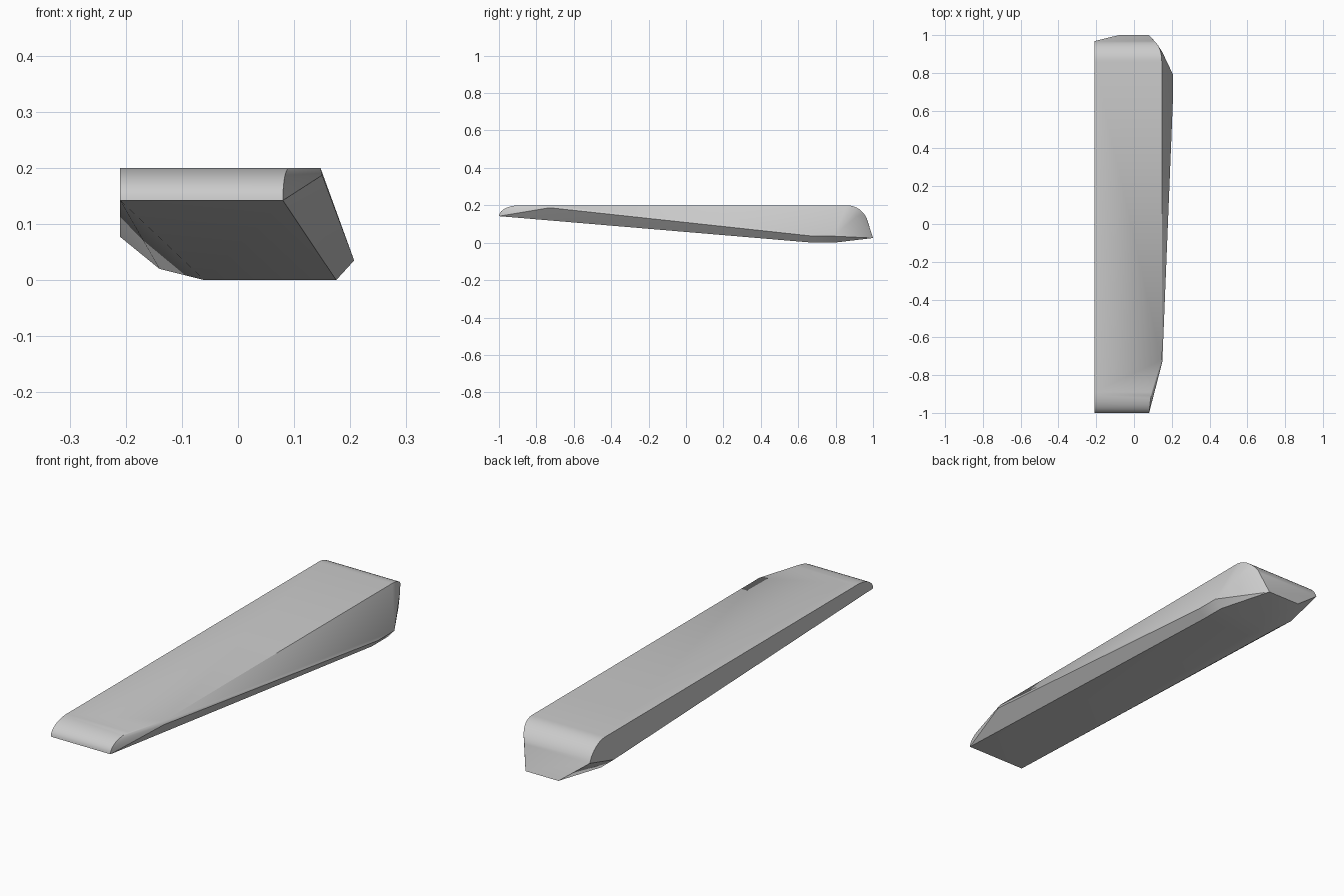
import bpy
import bmesh
from math import sin, cos, radians

cube = bpy.data.objects.get("Cube")
if cube:
    bpy.data.objects.remove(cube, do_unlink=True)

# Overall limits shared by the construction points
LEFT, TOP, END = -0.21, 0.2, 1.0
STEPS = 10

grey = bpy.data.materials.new("plain_grey")
grey.use_nodes = True
colour = (0.6, 0.6, 0.6, 1)
grey.diffuse_color = colour
grey.node_tree.nodes["Principled BSDF"].inputs["Base Color"].default_value = colour


def arc(cy, cz, ry, rz, start, stop):
    """Points (t, y, z) along an elliptical arc, angles in degrees."""
    for i in range(STEPS + 1):
        t = i / STEPS
        a = radians(start + (stop - start) * t)
        yield t, cy + ry * cos(a), cz + rz * sin(a)


points = []

# Thin front end: rounded nose, full width up to its slanted corner
for t, y, z in arc(-0.89, 0.142, 0.11, 0.058, 90, 180):
    points += [(LEFT, y, z), (0.08 + 0.012 * (1 - t) ** 2, y, z)]
points += [(0.147, -0.72, TOP), (0.15, -0.73, 0.187)]

# Thick back end: rounded top edge narrowing toward the corner
for t, y, z in arc(0.86, 0.085, 0.115, 0.115, 90, 20):
    points += [(LEFT, y, z), (0.147 - 0.042 * t * t, y, z)]
points += [(0.15, 0.91, 0.139), (0.08, END, 0.025), (-0.08, END, 0.025)]

# Slanted side and its lower chamfer
for y in (0.68, 0.79):
    points += [(0.207, y, 0.035), (0.175, y, 0)]

# Underside and the faceted lower edge on the straight side
points += [(-0.06, 0.68, 0), (-0.06, 0.79, 0)]
points += [(-0.14, 0.79, 0.02), (LEFT, 0.8, 0.077)]

# Close the wedge around its construction points
bm = bmesh.new()
for p in points:
    bm.verts.new(p)
bmesh.ops.remove_doubles(bm, verts=bm.verts, dist=0.0005)
bmesh.ops.convex_hull(bm, input=bm.verts)
bmesh.ops.delete(bm, geom=[v for v in bm.verts if not v.link_faces], context="VERTS")
bmesh.ops.dissolve_limit(bm, angle_limit=radians(0.5), verts=bm.verts, edges=bm.edges)
bmesh.ops.recalc_face_normals(bm, faces=bm.faces)

mesh = bpy.data.meshes.new("wedge_body")
bm.to_mesh(mesh)
bm.free()
mesh.materials.append(grey)
body = bpy.data.objects.new("wedge_body", mesh)
bpy.context.collection.objects.link(body)

# Soft rounded ends with crisp facet edges
bpy.ops.object.select_all(action="DESELECT")
body.select_set(True)
bpy.context.view_layer.objects.active = body
bpy.ops.object.shade_smooth_by_angle(angle=radians(25))
